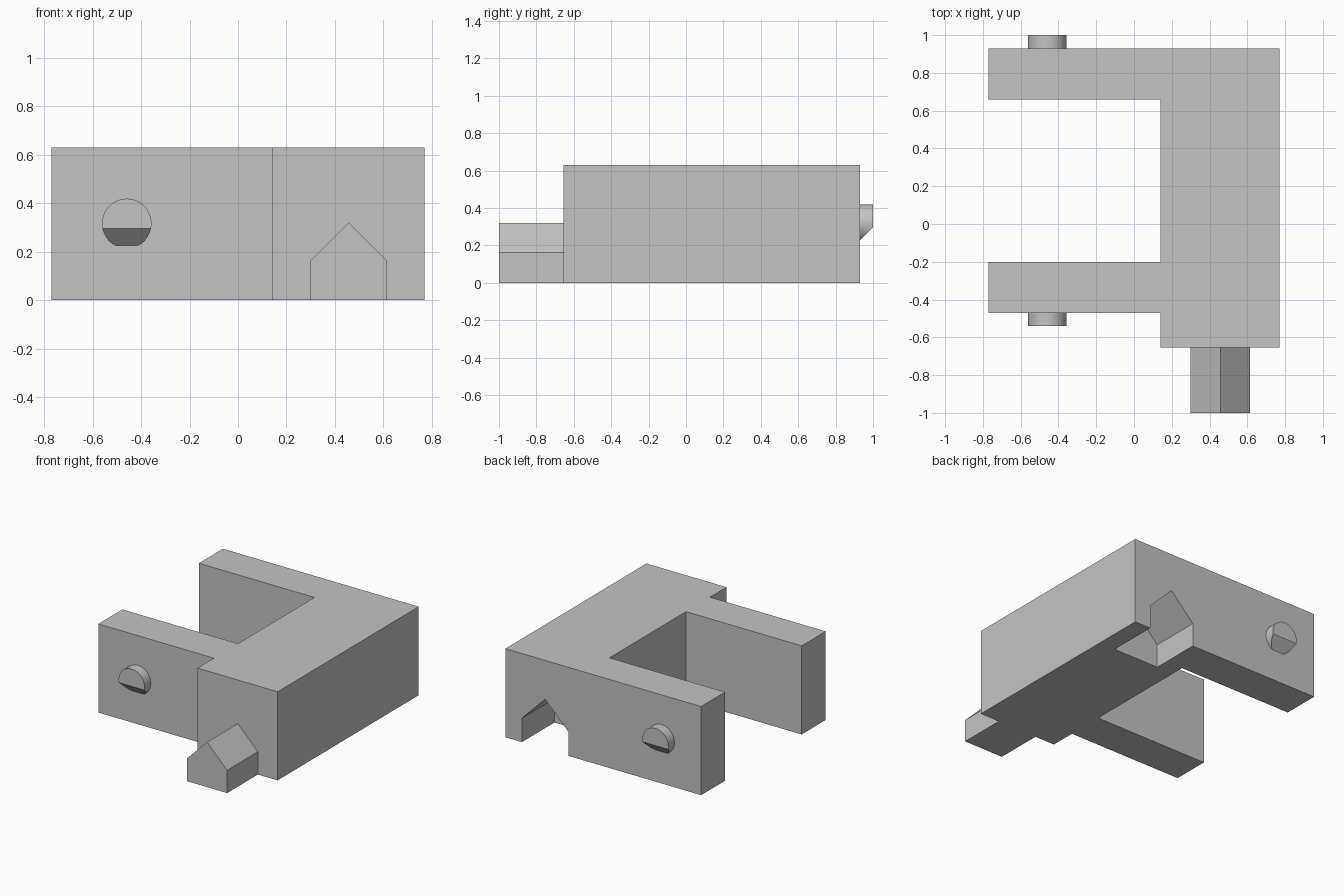
import bpy
import bmesh
from math import radians
from mathutils import Matrix, Vector

if "Cube" in bpy.data.objects:
    bpy.data.objects.remove(bpy.data.objects["Cube"])

GREY = (0.55, 0.55, 0.55, 1)
grey = bpy.data.materials.new("plain grey")
grey.use_nodes = True
grey.diffuse_color = GREY
grey.node_tree.nodes["Principled BSDF"].inputs["Base Color"].default_value = GREY


def make_object(name, bm):
    bmesh.ops.recalc_face_normals(bm, faces=bm.faces)
    mesh = bpy.data.meshes.new(name)
    bm.to_mesh(mesh)
    bm.free()
    mesh.materials.append(grey)
    obj = bpy.data.objects.new(name, mesh)
    bpy.context.collection.objects.link(obj)
    return obj


def prism(name, outline, sweep):
    """Extrude a closed outline along a vector."""
    bm = bmesh.new()
    face = bm.faces.new([bm.verts.new(p) for p in outline])
    result = bmesh.ops.extrude_face_region(bm, geom=[face], use_keep_orig=True)
    moved = [v for v in result["geom"] if isinstance(v, bmesh.types.BMVert)]
    bmesh.ops.translate(bm, verts=moved, vec=Vector(sweep))
    return make_object(name, bm)


def house(y, half, floor, eave, ridge, cx=0.457):
    """Gabled outline standing in the xz plane."""
    return [(cx - half, y, floor), (cx + half, y, floor), (cx + half, y, eave),
            (cx, y, ridge), (cx - half, y, eave)]


# Main body: thick spine with two arms
LEFT, INNER, RIGHT = -0.77, 0.14, 0.77
FRONT, BACK, HEIGHT = -0.655, 0.93, 0.63
plan = [(INNER, FRONT), (RIGHT, FRONT), (RIGHT, BACK), (LEFT, BACK), (LEFT, 0.66),
        (INNER, 0.66), (INNER, -0.20), (LEFT, -0.20), (LEFT, -0.47), (INNER, -0.47)]
body = prism("body", [(x, y, 0) for x, y in plan], (0, 0, HEIGHT))

# Gabled socket cut into the back of the spine
cutter = prism("socket_cutter", house(BACK - 0.365, 0.183, -0.1, 0.17, 0.354), (0, 0.5, 0))
cutter.hide_render = True
cut = body.modifiers.new("socket", "BOOLEAN")
cut.operation = "DIFFERENCE"
cut.solver = "EXACT"
cut.object = cutter
bpy.context.view_layer.objects.active = body
body.select_set(True)
bpy.ops.object.modifier_apply(modifier=cut.name)
bpy.data.objects.remove(cutter)

# Gabled peg on the front of the spine
prism("front_peg", house(-1.0, 0.158, 0, 0.162, 0.32), (0, 1.0 + FRONT, 0))


# Round buttons with a sloped underside, on the outside of each arm
def button(name, y, side):
    depth = 0.07
    bm = bmesh.new()
    bmesh.ops.create_cone(bm, cap_ends=True, segments=64, radius1=0.102, radius2=0.102,
                          depth=depth, matrix=Matrix.Rotation(radians(90), 4, "X"))
    bmesh.ops.translate(bm, verts=bm.verts, vec=(-0.459, y + side * depth / 2, 0.317))
    geom = bm.verts[:] + bm.edges[:] + bm.faces[:]
    bmesh.ops.bisect_plane(bm, geom=geom, plane_co=(0, y, 0.226),
                           plane_no=(0, side, -1), clear_outer=True)
    rim = [e for e in bm.edges if e.is_boundary]
    bmesh.ops.holes_fill(bm, edges=rim, sides=0)
    obj = make_object(name, bm)
    bpy.ops.object.select_all(action="DESELECT")
    obj.select_set(True)
    bpy.context.view_layer.objects.active = obj
    bpy.ops.object.shade_smooth_by_angle(angle=radians(30))


button("front_button", -0.47, -1)
button("back_button", BACK, 1)
